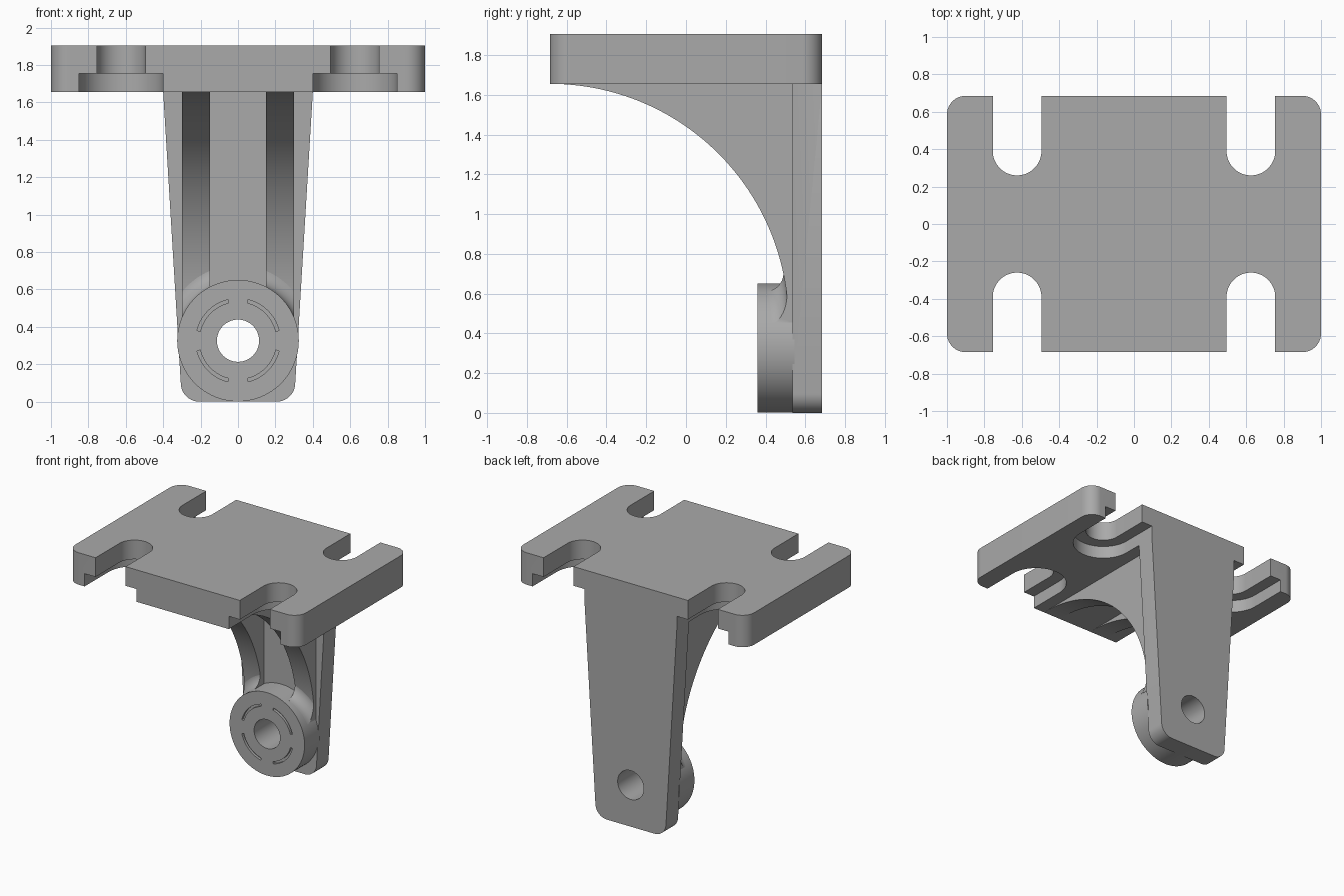
import bpy
import bmesh
from math import sin, cos, pi, sqrt, radians
from mathutils import Vector

cube = bpy.data.objects.get("Cube")
if cube:
    bpy.data.objects.remove(cube, do_unlink=True)

grey = bpy.data.materials.new("mid grey")
grey.use_nodes = True
COLOUR = (0.4, 0.4, 0.4, 1)
grey.diffuse_color = COLOUR
grey.node_tree.nodes["Principled BSDF"].inputs["Base Color"].default_value = COLOUR

BACK, LEG_FRONT, BOSS_FRONT = 0.685, 0.535, 0.36
PLATE_Z, TOP_Z = 1.655, 1.905
AXIS_Z, BOSS_R, HOLE_R = 0.326, 0.325, 0.113
RIB_R = 1.2


def arc(cx, cy, r, a0, a1, n=16):
    """Points on an arc, angles in degrees."""
    steps = [radians(a0 + (a1 - a0) * i / n) for i in range(n + 1)]
    return [(cx + r * cos(a), cy + r * sin(a)) for a in steps]


def finish(name, bm):
    bmesh.ops.recalc_face_normals(bm, faces=bm.faces)
    mesh = bpy.data.meshes.new(name)
    bm.to_mesh(mesh)
    bm.free()
    mesh.materials.append(grey)
    obj = bpy.data.objects.new(name, mesh)
    bpy.context.collection.objects.link(obj)
    return obj


def prism(name, pts, axis, lo, hi):
    """Extrude a 2D outline along one axis from lo to hi."""
    place = {"x": lambda p: (lo, p[0], p[1]),
             "y": lambda p: (p[0], lo, p[1]),
             "z": lambda p: (p[0], p[1], lo)}[axis]
    bm = bmesh.new()
    face = bm.faces.new([bm.verts.new(place(p)) for p in pts])
    ext = bmesh.ops.extrude_face_region(bm, geom=[face])["geom"]
    shift = Vector([(hi - lo) * (axis == a) for a in "xyz"])
    bmesh.ops.translate(bm, vec=shift, verts=[v for v in ext if isinstance(v, bmesh.types.BMVert)])
    return finish(name, bm)


def apply(obj, kind, **settings):
    mod = obj.modifiers.new(kind, kind)
    for key, value in settings.items():
        setattr(mod, key, value)
    with bpy.context.temp_override(object=obj, active_object=obj):
        bpy.ops.object.modifier_apply(modifier=mod.name)


def combine(obj, other, operation):
    apply(obj, "BOOLEAN", operation=operation, solver="EXACT", object=other)
    bpy.data.objects.remove(other, do_unlink=True)


def slot(x, side, r, z0, z1):
    """Open-ended slot running out through the front or back edge."""
    pts = arc(x, 0.39, r, 180, 360, 32) + [(x + r, 0.8), (x - r, 0.8)]
    return prism("slot_cutter", [(px, side * py) for px, py in pts], "z", z0, z1)


# Mounting plate with rounded corners and four stepped slots
corner = 0.1
outline = []
for sx, sy, a in ((1, 1, 0), (-1, 1, 90), (-1, -1, 180), (1, -1, 270)):
    outline += arc(sx * (1 - corner), sy * (BACK - corner), corner, a, a + 90)
plate = prism("plate_and_leg", outline, "z", PLATE_Z, TOP_Z)
for sx in (-1, 1):
    for side in (-1, 1):
        combine(plate, slot(sx * 0.625, side, 0.13, 1.5, 2), "DIFFERENCE")
        combine(plate, slot(sx * 0.625, side, 0.225, 1.5, 1.755), "DIFFERENCE")

# Tapered leg, flush with the back of the plate
right_half = arc(0.206, 0.1, 0.1, -90, 0) + [(0.4, PLATE_Z), (0.38, 1.7)]
leg = prism("leg", right_half + [(-x, z) for x, z in reversed(right_half)], "y", LEG_FRONT, BACK)
combine(plate, leg, "UNION")


def hole():
    return prism("hole_cutter", arc(0, AXIS_Z, HOLE_R, 0, 352.5, 47), "y", 0, 1)


combine(plate, hole(), "DIFFERENCE")

# Round boss with a through hole and four shallow arc grooves
boss = prism("boss", arc(0, AXIS_Z, BOSS_R, 0, 356.25, 95), "y", BOSS_FRONT, LEG_FRONT + 0.01)
combine(boss, hole(), "DIFFERENCE")
for quarter in range(4):
    a0, a1 = quarter * 90 + 14, quarter * 90 + 76
    ring = arc(0, AXIS_Z, 0.226, a0, a1) + arc(0, AXIS_Z, 0.208, a1, a0)
    groove = prism("groove_cutter", ring, "y", BOSS_FRONT - 0.05, BOSS_FRONT + 0.02)
    combine(boss, groove, "DIFFERENCE")


# Curved bracing ribs
def rib_front(z):
    return -BACK + sqrt(RIB_R ** 2 - (z - 0.455) ** 2)


curve = arc(-BACK, PLATE_Z - RIB_R, RIB_R, 90, 0, 64)
ribs = prism("ribs", curve + [(LEG_FRONT + 0.01, 0.455), (LEG_FRONT + 0.01, PLATE_Z)], "x", 0.15, 0.3)

# Fillet collar easing each rib into the boss
fillet, segs = 0.085, 10
bm = bmesh.new()
rings = []
for i in range(33):
    a = radians(15 + 75 * i / 32)
    wall = rib_front(AXIS_Z + (BOSS_R + fillet) * sin(a)) + 0.002
    profile = [(0.29, LEG_FRONT), (0.29, wall - fillet)]
    profile += arc(BOSS_R + fillet, wall - fillet, fillet, 180, 90, segs)
    profile += [(BOSS_R + fillet, LEG_FRONT)]
    rings.append([bm.verts.new((r * cos(a), y, AXIS_Z + r * sin(a))) for r, y in profile])
count = len(rings[0])
for ra, rb in zip(rings, rings[1:]):
    for j in range(count):
        k = (j + 1) % count
        bm.faces.new((ra[j], ra[k], rb[k], rb[j]))
bm.faces.new(rings[0])
bm.faces.new(rings[-1])
collar = finish("rib_fillets", bm)
box = [(0, 0.455), (1, 0.455), (1, 1), (0, 1)]
combine(collar, prism("slab_cutter", box, "x", 0.15, 0.3), "INTERSECT")

for part in (ribs, collar):
    apply(part, "MIRROR", use_axis=(True, False, False))

# Smooth curved walls, keep crisp edges
bpy.ops.object.select_all(action="DESELECT")
for part in (plate, boss, ribs, collar):
    part.select_set(True)
bpy.context.view_layer.objects.active = plate
bpy.ops.object.shade_smooth_by_angle(angle=radians(30))
